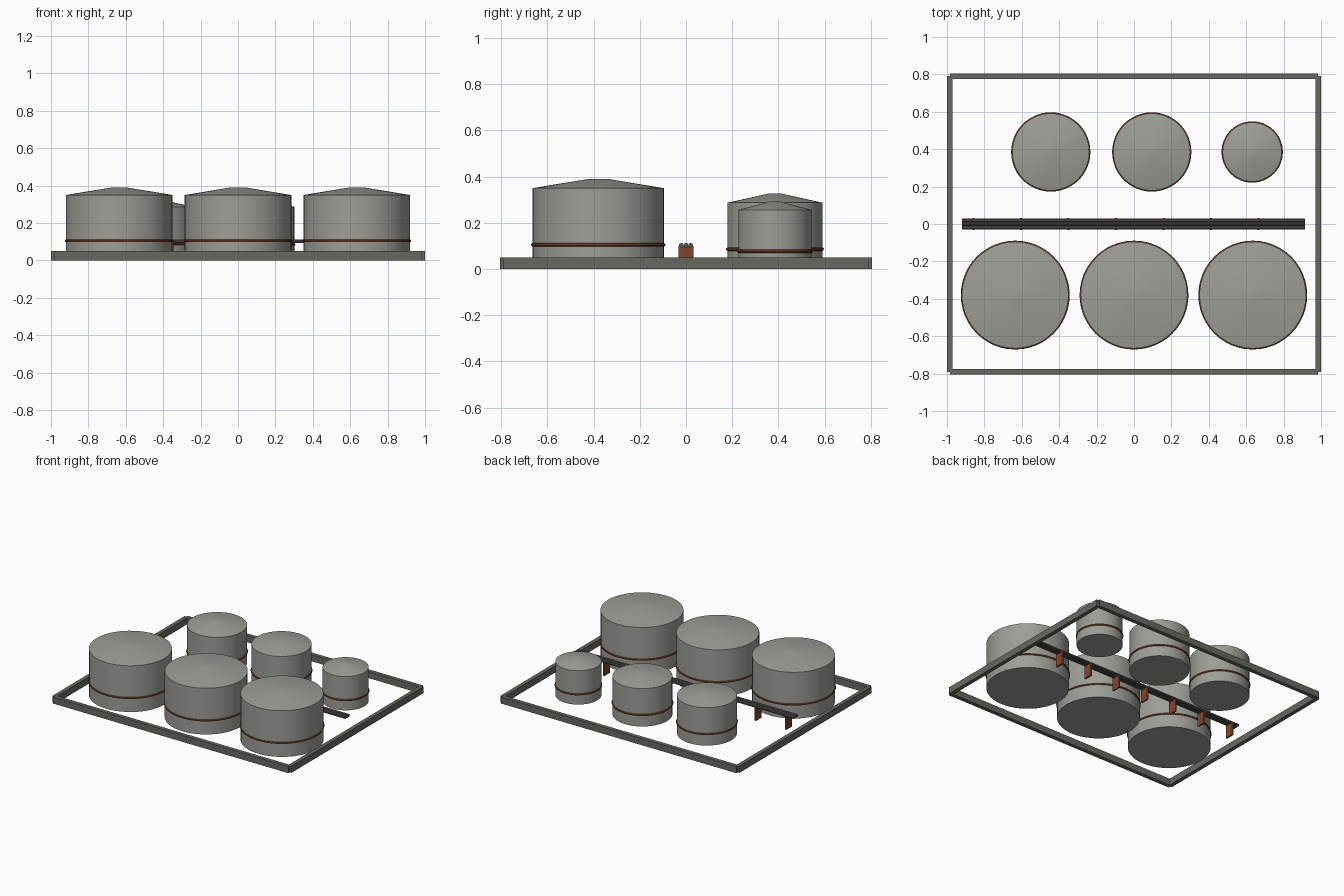
import bpy, bmesh, math
from mathutils import Matrix

cube = bpy.data.objects.get("Cube")
if cube:
    bpy.data.objects.remove(cube, do_unlink=True)


def material(name, colour):
    m = bpy.data.materials.new(name)
    m.use_nodes = True
    m.diffuse_color = (*colour, 1)
    m.node_tree.nodes["Principled BSDF"].inputs["Base Color"].default_value = (*colour, 1)
    return m


TANK = material("tank grey", (0.34, 0.34, 0.31))
WALL = material("concrete grey", (0.14, 0.14, 0.12))
PIPE = material("dark steel", (0.11, 0.105, 0.1))
RUST = material("rust brown", (0.21, 0.06, 0.028))


def finish(bm, name, mat, smooth=True):
    bmesh.ops.recalc_face_normals(bm, faces=bm.faces)
    mesh = bpy.data.meshes.new(name)
    bm.to_mesh(mesh)
    bm.free()
    mesh.materials.append(mat)
    obj = bpy.data.objects.new(name, mesh)
    bpy.context.collection.objects.link(obj)
    if smooth:
        bpy.ops.object.select_all(action='DESELECT')
        obj.select_set(True)
        bpy.context.view_layer.objects.active = obj
        bpy.ops.object.shade_smooth_by_angle(angle=math.radians(30))
    return obj


def box(name, centre, size, mat):
    bm = bmesh.new()
    bmesh.ops.create_cube(bm, size=1, matrix=Matrix.Translation(centre) @ Matrix.Diagonal((*size, 1)))
    return finish(bm, name, mat, smooth=False)


def lathe(name, profile, centre, mat, sides=48, closed=False):
    """Spin (radius, height) points around a vertical axis."""
    bm = bmesh.new()
    rings = []
    for r, z in profile:
        rings.append([bm.verts.new((centre[0] + r * math.cos(math.tau * i / sides),
                                    centre[1] + r * math.sin(math.tau * i / sides), z))
                      for i in range(sides)])
    pairs = list(zip(rings, rings[1:]))
    if closed:
        pairs.append((rings[-1], rings[0]))
    else:
        bm.faces.new(rings[0])
        bm.faces.new(rings[-1])
    for a, b in pairs:
        for i in range(sides):
            j = (i + 1) % sides
            bm.faces.new((a[i], a[j], b[j], b[i]))
    return finish(bm, name, mat)


def tank(name, x, y, radius, rim, peak):
    # Shell with a shallow conical roof that ends in a small flat cap
    shell = [(radius, 0), (radius, rim)]
    roof = [(radius, rim), (radius * 0.15, peak)]
    lathe(name + "_shell", shell, (x, y), TANK)
    lathe(name + "_roof", roof, (x, y), TANK)
    # Rounded rust band at a third of the wall height
    band = [(radius + 0.006 * math.cos(math.tau * k / 8),
             rim * 0.3 + 0.007 * math.sin(math.tau * k / 8)) for k in range(8)]
    lathe(name + "_band", band, (x, y), RUST, closed=True)


# Tanks: three large in front, two medium and one small behind
for side, x in (("right", -0.635), ("middle", 0), ("left", 0.635)):
    tank("large_tank_" + side, x, -0.38, 0.285, 0.35, 0.39)
for side, x in (("right", -0.445), ("middle", 0.095)):
    tank("medium_tank_" + side, x, 0.385, 0.206, 0.287, 0.326)
tank("small_tank_left", 0.632, 0.385, 0.158, 0.256, 0.292)

# Low containment walls, leaving a small notch at each corner
for side, s in (("front", -1), ("back", 1)):
    box("wall_" + side, (0, s * 0.79, 0.025), (1.97, 0.03, 0.05), WALL)
for side, s in (("right", -1), ("left", 1)):
    box("wall_" + side, (s * 0.985, 0, 0.025), (0.03, 1.58, 0.05), WALL)

# Three parallel pipes along the middle
for n, y in enumerate((-0.02, 0, 0.02)):
    bm = bmesh.new()
    bmesh.ops.create_cone(bm, cap_ends=True, segments=10, radius1=0.0103, radius2=0.0103, depth=1.835,
                          matrix=Matrix.Translation((-0.002, y, 0.103)) @ Matrix.Rotation(math.pi / 2, 4, 'Y'))
    finish(bm, f"pipe_{n + 1}", PIPE)

# Pipe supports
for n in range(7):
    box(f"pipe_support_{n + 1}", (-0.858 + 0.254 * n, 0, 0.05), (0.012, 0.066, 0.1), RUST)
